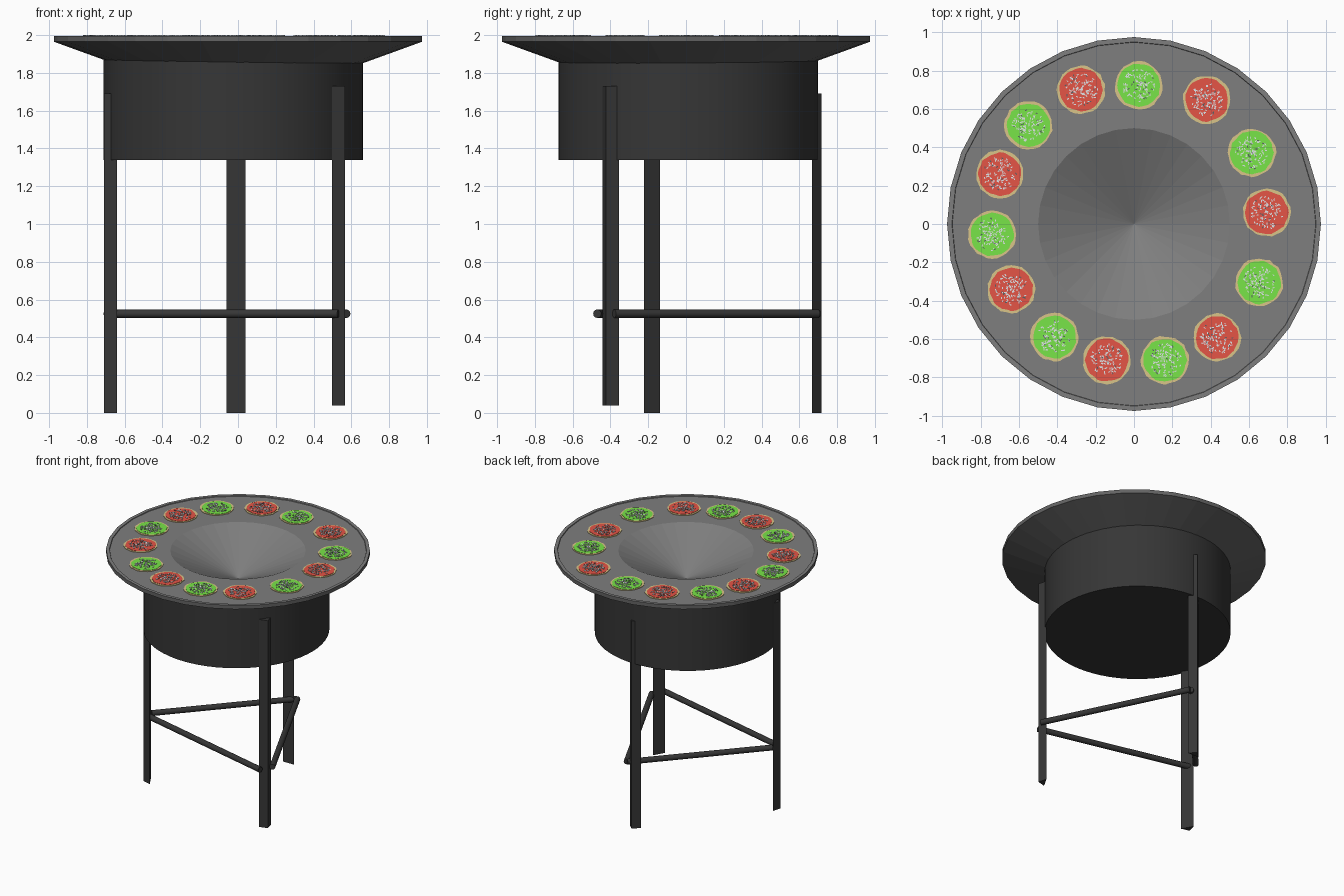
import bpy, bmesh, math, random
from mathutils import Vector, Matrix

if "Cube" in bpy.data.objects:
    bpy.data.objects.remove(bpy.data.objects["Cube"])

random.seed(4)


def mat(name, r, g, b):
    m = bpy.data.materials.new(name)
    m.diffuse_color = (r, g, b, 1)
    m.use_nodes = True
    m.node_tree.nodes["Principled BSDF"].inputs["Base Color"].default_value = m.diffuse_color
    return m


GREY = mat("plate grey", .21, .21, .21)
MID = mat("rim dark grey", .125, .125, .125)
DARK = mat("frame charcoal", .037, .037, .037)
TAN = mat("biscuit tan", .70, .56, .25)
RED = mat("icing red", .78, .09, .062)
GREEN = mat("icing green", .19, .78, .065)
WHITE = mat("sprinkle white", .75, .78, .8)
SPECK = mat("sprinkle dark", .10, .12, .13)


def finish(name, bm, mats, smooth=False):
    me = bpy.data.meshes.new(name)
    bm.to_mesh(me)
    bm.free()
    ob = bpy.data.objects.new(name, me)
    bpy.context.collection.objects.link(ob)
    for m in mats:
        me.materials.append(m)
    if smooth:
        bpy.context.view_layer.objects.active = ob
        ob.select_set(True)
        bpy.ops.object.shade_smooth_by_angle(angle=math.radians(35))
        ob.select_set(False)
    return ob


# Serving plate: lathed profile with a sunken cone in the middle
profile = [(.60, 1.829), (.975, 1.965), (.975, 1.996), (.95, 1.996),
           (.948, 1.99), (.5, 1.99), (0, 1.76)]
N = 32
bm = bmesh.new()
rings = []
for r, z in profile:
    if r == 0:
        rings.append([bm.verts.new((0, 0, z))] * N)
    else:
        rings.append([bm.verts.new((r * math.cos(i * math.tau / N),
                                    r * math.sin(i * math.tau / N), z)) for i in range(N)])
for k in range(len(rings) - 1):
    a, b = rings[k], rings[k + 1]
    for i in range(N):
        j = (i + 1) % N
        vs = [a[i], a[j], b[j]] if k == len(rings) - 2 else [a[i], a[j], b[j], b[i]]
        f = bm.faces.new(vs)
        f.material_index = 1 if k < 2 else 0   # underside and lip are darker
finish("serving_plate", bm, [GREY, MID])

# Drum under the plate, open at the hidden top
bm = bmesh.new()
bmesh.ops.create_cone(bm, cap_ends=True, segments=64, radius1=.687, radius2=.687, depth=.528,
                      matrix=Matrix.Translation((-.024, .012, 1.604)))
top = [f for f in bm.faces if f.normal.z > .9]
bmesh.ops.delete(bm, geom=top, context='FACES_ONLY')
finish("drum", bm, [DARK], True)

# Three wedge-shaped legs: flat side inward, ridge pointing outward
for name, x, y, z0, z1, ang in [("left_leg", -.665, -.18, 0, 1.69, 210),
                                ("back_leg", -.01, .667, 0, 1.69, 90),
                                ("right_leg", .522, -.398, .04, 1.73, 330)]:
    a = math.radians(ang)
    out, side = Vector((math.cos(a), math.sin(a), 0)), Vector((-math.sin(a), math.cos(a), 0))
    tri = [Vector((x, y, 0)) + v for v in (side * -.05, out * .05, side * .05)]
    bm = bmesh.new()
    lo, hi = [[bm.verts.new(p + Vector((0, 0, z))) for p in tri] for z in (z0, z1)]
    bm.faces.new(lo[::-1])
    bm.faces.new(hi)
    for i in range(3):
        j = (i + 1) % 3
        bm.faces.new((lo[i], lo[j], hi[j], hi[i]))
    finish(name, bm, [DARK])

# Round cross braces between the legs
for name, p, q in [("left_back_brace", (-.695, -.12), (.04, .70)),
                   ("left_right_brace", (-.695, -.175), (.53, -.47)),
                   ("right_back_brace", (.575, -.38), (.045, .70))]:
    p, q = Vector((*p, .525)), Vector((*q, .525))
    d = q - p
    bm = bmesh.new()
    bmesh.ops.create_cone(bm, cap_ends=True, segments=20, radius1=.022, radius2=.022, depth=d.length,
                          matrix=Matrix.Translation((p + q) / 2)
                          @ d.to_track_quat('Z', 'Y').to_matrix().to_4x4())
    finish(name, bm, [DARK], True)


def blob(bm, x, y, r, wob, z0, z1, n=28):
    """Thin disc with a slightly uneven edge."""
    rr = [r + random.uniform(-wob, wob) for _ in range(n)]
    lo, hi = [[bm.verts.new((x + rr[i] * math.cos(i * math.tau / n),
                             y + rr[i] * math.sin(i * math.tau / n), z)) for i in range(n)]
              for z in (z0, z1)]
    bm.faces.new(hi)
    for i in range(n):
        j = (i + 1) % n
        bm.faces.new((lo[i], lo[j], hi[j], hi[i]))


# Iced biscuits around the plate, alternating green and red
spots = [(.025, .723), (-.275, .70), (-.55, .515), (-.70, .26), (-.74, -.055), (-.64, -.34),
         (-.415, -.59), (-.142, -.71), (.162, -.71), (.433, -.592), (.653, -.305), (.692, .06),
         (.615, .372), (.38, .648)]
for k, (x, y) in enumerate(spots):
    bm = bmesh.new()
    blob(bm, x, y, .125, .004, 1.988, 1.994)
    finish(f"biscuit_{k + 1}", bm, [TAN])
    bm = bmesh.new()
    blob(bm, x, y, .112, .004, 1.99, 1.9965)
    finish(f"icing_{k + 1}", bm, [RED if k % 2 else GREEN])
    # Scattered sprinkles
    bm = bmesh.new()
    for s in range(110):
        a, r = random.uniform(0, math.tau), .085 * random.random() ** .6
        ret = bmesh.ops.create_cube(bm, size=1, matrix=Matrix.Translation(
            (x + r * math.cos(a), y + r * math.sin(a), 1.998))
            @ Matrix.Rotation(random.uniform(0, math.pi), 4, 'Z')
            @ Matrix.Diagonal((.011, .005, .004, 1)))
        for f in {f for v in ret["verts"] for f in v.link_faces}:
            f.material_index = 1 if s % 7 == 0 else 0
    finish(f"sprinkles_{k + 1}", bm, [WHITE, SPECK])
